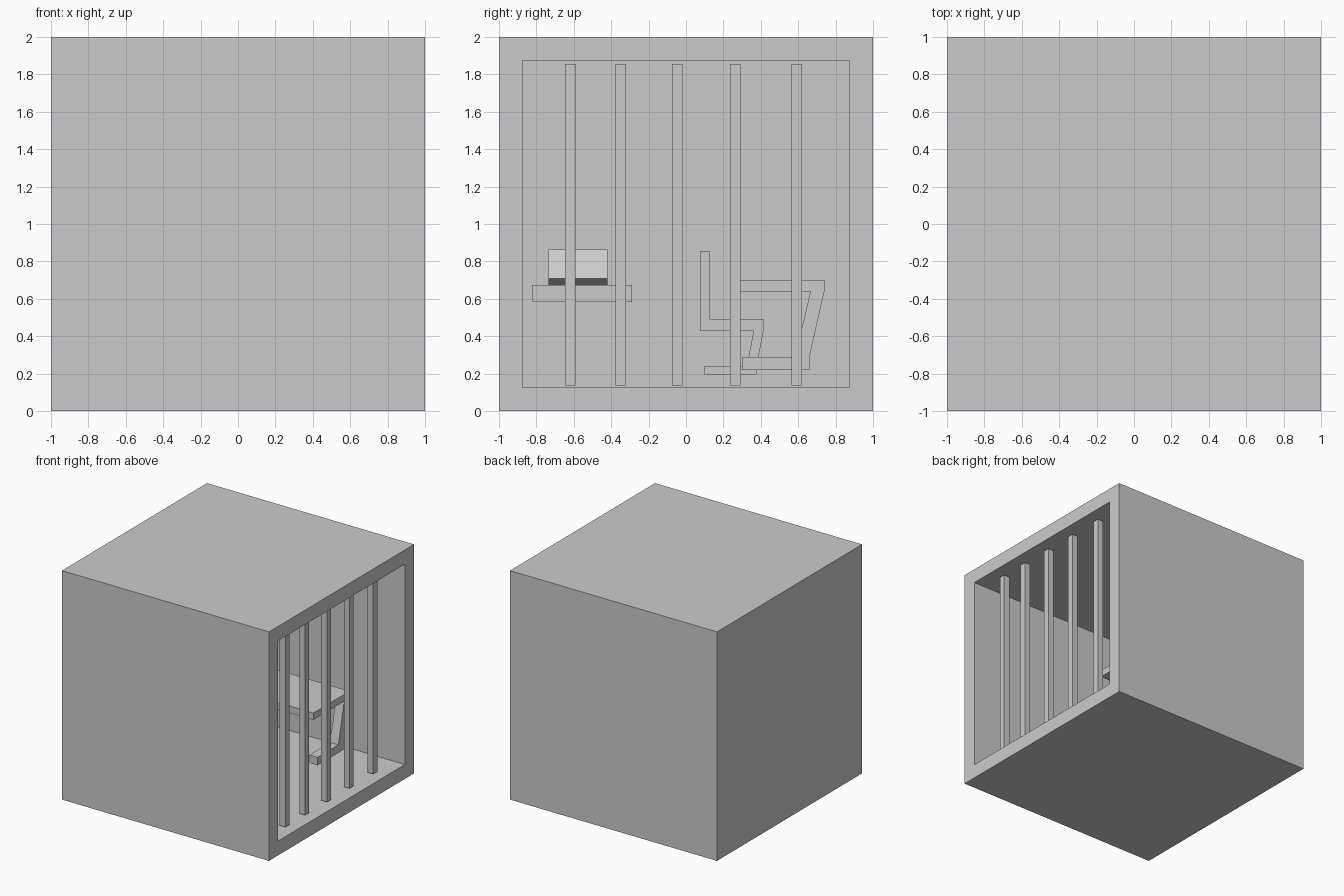
import bpy, bmesh, math
from mathutils import Vector

if "Cube" in bpy.data.objects:
    bpy.data.objects.remove(bpy.data.objects["Cube"])

GREY = (0.6, 0.6, 0.6, 1)
grey = bpy.data.materials.new("plain_grey")
grey.use_nodes = True
grey.diffuse_color = GREY
grey.node_tree.nodes["Principled BSDF"].inputs["Base Color"].default_value = GREY


def finish(bm, name):
    bmesh.ops.recalc_face_normals(bm, faces=bm.faces)
    mesh = bpy.data.meshes.new(name)
    bm.to_mesh(mesh)
    bm.free()
    mesh.materials.append(grey)
    obj = bpy.data.objects.new(name, mesh)
    bpy.context.collection.objects.link(obj)
    return obj


def box(name, x, y, z):
    """Box from (min, max) ranges along each axis."""
    bm = bmesh.new()
    bmesh.ops.create_cube(bm, size=1)
    for v in bm.verts:
        v.co = [(lo + hi) / 2 + c * (hi - lo) for c, (lo, hi) in zip(v.co, (x, y, z))]
    return finish(bm, name)


def side_profile(name, points, x0, x1):
    """Extrude a (y, z) outline along x."""
    bm = bmesh.new()
    face = bm.faces.new([bm.verts.new((x0, y, z)) for y, z in points])
    new = bmesh.ops.extrude_face_region(bm, geom=[face])["geom"]
    verts = [g for g in new if isinstance(g, bmesh.types.BMVert)]
    bmesh.ops.translate(bm, verts=verts, vec=(x1 - x0, 0, 0))
    return finish(bm, name)


# Room shell: cube hollowed from its +x side
bm = bmesh.new()
bmesh.ops.create_cube(bm, size=2)
bmesh.ops.translate(bm, verts=bm.verts, vec=(0, 0, 1))
opening = max(bm.faces, key=lambda f: f.calc_center_median().x)
bmesh.ops.inset_individual(bm, faces=[opening], thickness=0.126, use_even_offset=True)
new = bmesh.ops.extrude_face_region(bm, geom=[opening])["geom"]
verts = [g for g in new if isinstance(g, bmesh.types.BMVert)]
bmesh.ops.translate(bm, verts=verts, vec=(-1.874, 0, 0))
if opening.is_valid:
    bmesh.ops.delete(bm, geom=[opening], context="FACES_ONLY")
finish(bm, "room_shell")

# Window bars just inside the opening
for i, y in enumerate((-0.62, -0.35, -0.048, 0.264, 0.591)):
    box(f"bar_{i + 1}", (0.857, 0.912), (y - 0.028, y + 0.028), (0.137, 1.856))

# Bed with a pillow leaning on the end wall
box("bed", (-0.85, 0.3), (-0.82, -0.29), (0.582, 0.675))
pillow = box("pillow", (0, 0.083), (-0.735, -0.42), (0, 0.171))
pillow.location = Vector((-0.8, 0, 0.675))
pillow.rotation_euler.y = math.radians(-24)

# Table: slab top on two C-shaped end frames
TABLE_X, LEG = (-0.65, 0.56), 0.08
box("table_top", TABLE_X, (0.24, 0.74), (0.64, 0.70))
table_leg = [(0.74, 0.64), (0.66, 0.29), (0.66, 0.22), (0.30, 0.22),
             (0.30, 0.29), (0.585, 0.29), (0.665, 0.64)]
side_profile("table_leg_right", table_leg, TABLE_X[0], TABLE_X[0] + LEG)
side_profile("table_leg_left", table_leg, TABLE_X[1] - LEG, TABLE_X[1])

# Cantilever chair facing the table
CHAIR_X, FOOT = (-0.27, 0.09), 0.05
seat_back = [(0.075, 0.43), (0.415, 0.43), (0.415, 0.493), (0.125, 0.493),
             (0.125, 0.855), (0.075, 0.855)]
side_profile("chair_seat_and_back", seat_back, *CHAIR_X)
chair_leg = [(0.415, 0.43), (0.378, 0.24), (0.378, 0.195), (0.10, 0.195),
             (0.10, 0.24), (0.325, 0.24), (0.362, 0.43)]
side_profile("chair_leg_right", chair_leg, CHAIR_X[0], CHAIR_X[0] + FOOT)
side_profile("chair_leg_left", chair_leg, CHAIR_X[1] - FOOT, CHAIR_X[1])
